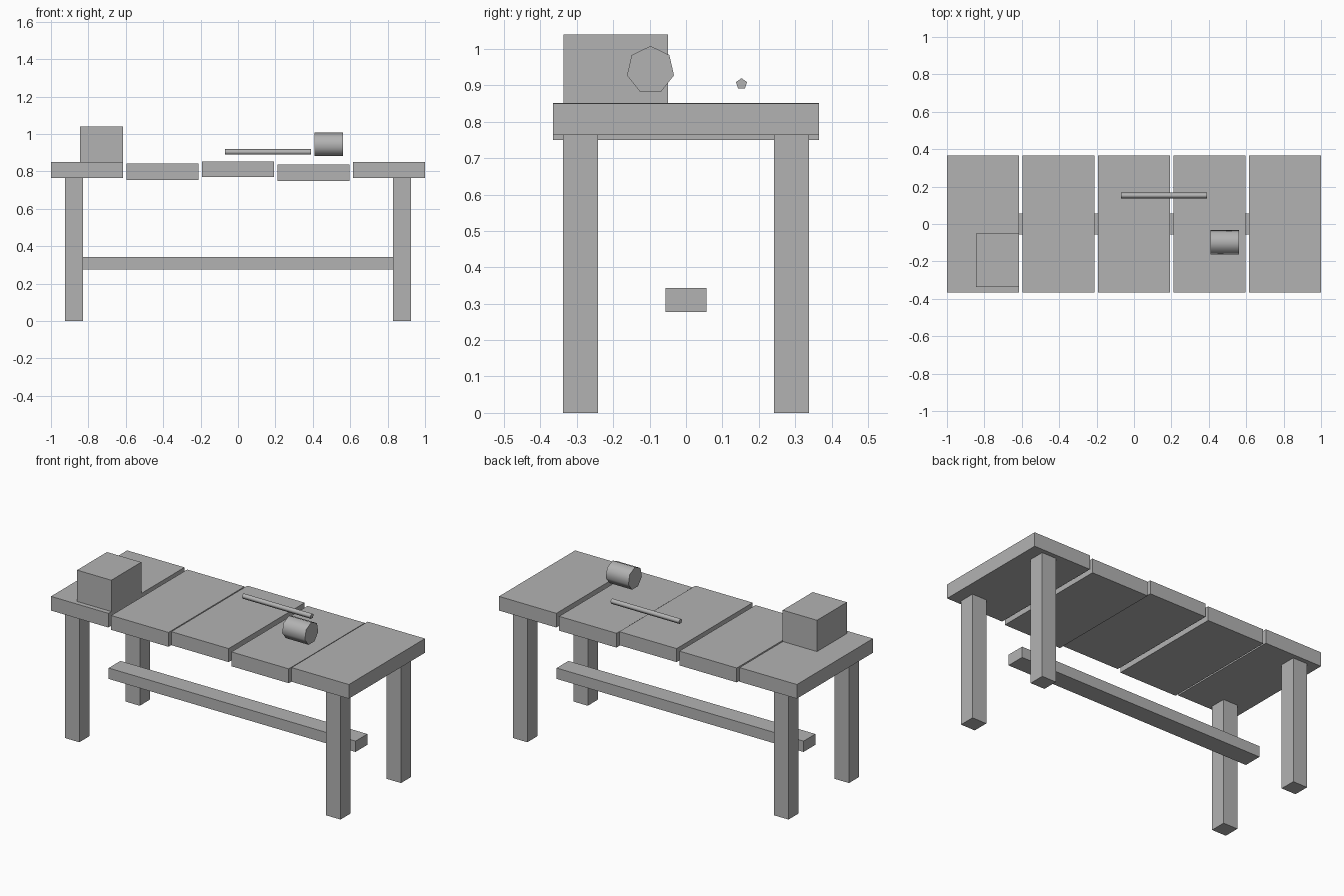
import bpy
import bmesh
import math

if "Cube" in bpy.data.objects:
    bpy.data.objects.remove(bpy.data.objects["Cube"], do_unlink=True)

# One plain grey for the whole model
GREY = (0.45, 0.45, 0.45, 1.0)
grey = bpy.data.materials.new("plain_grey")
grey.use_nodes = True
grey.diffuse_color = GREY
grey.node_tree.nodes["Principled BSDF"].inputs["Base Color"].default_value = GREY


def add_object(name, bm, location):
    bmesh.ops.recalc_face_normals(bm, faces=bm.faces)
    mesh = bpy.data.meshes.new(name)
    bm.to_mesh(mesh)
    bm.free()
    mesh.materials.append(grey)
    obj = bpy.data.objects.new(name, mesh)
    obj.location = location
    bpy.context.collection.objects.link(obj)
    return obj


def box(name, center, size):
    bm = bmesh.new()
    bmesh.ops.create_cube(bm, size=1)
    bmesh.ops.scale(bm, vec=size, verts=bm.verts)
    return add_object(name, bm, center)


def rod(name, center, length, radius, sides):
    """Prism along x with one corner up, smooth sides and flat caps."""
    bm = bmesh.new()
    rings = []
    for x in (-length / 2, length / 2):
        angles = [math.tau * i / sides for i in range(sides)]
        rings.append([bm.verts.new((x, radius * math.sin(a), radius * math.cos(a)))
                      for a in angles])
        bm.faces.new(rings[-1])
    a, b = rings
    for i in range(sides):
        j = (i + 1) % sides
        bm.faces.new((a[i], a[j], b[j], b[i])).smooth = True
    return add_object(name, bm, center)


# Table top: five planks at slightly uneven heights
plank_spans = [(0.764, 0.85), (0.755, 0.842), (0.77, 0.852), (0.75, 0.837), (0.764, 0.85)]
for i, (low, high) in enumerate(plank_spans):
    box(f"plank_{i + 1}", ((i - 2) * 0.4038, 0, (low + high) / 2), (0.385, 0.73, high - low))

# Four legs and the stretcher between them
for side, sx in (("left", 1), ("right", -1)):
    for end, sy in (("front", -1), ("back", 1)):
        box(f"{end}_{side}_leg", (sx * 0.877, sy * 0.29, 0.3825), (0.096, 0.096, 0.765))
box("stretcher", (0, 0, 0.31), (1.658, 0.113, 0.066))

# Things on the table: block, stick and small drum
box("block", (-0.73, -0.193, 0.945), (0.23, 0.287, 0.19))
rod("stick", (0.16, 0.1525, 0.904), 0.46, 0.0158, 5)
rod("drum", (0.486, -0.0975, 0.942), 0.152, 0.0662, 7)
